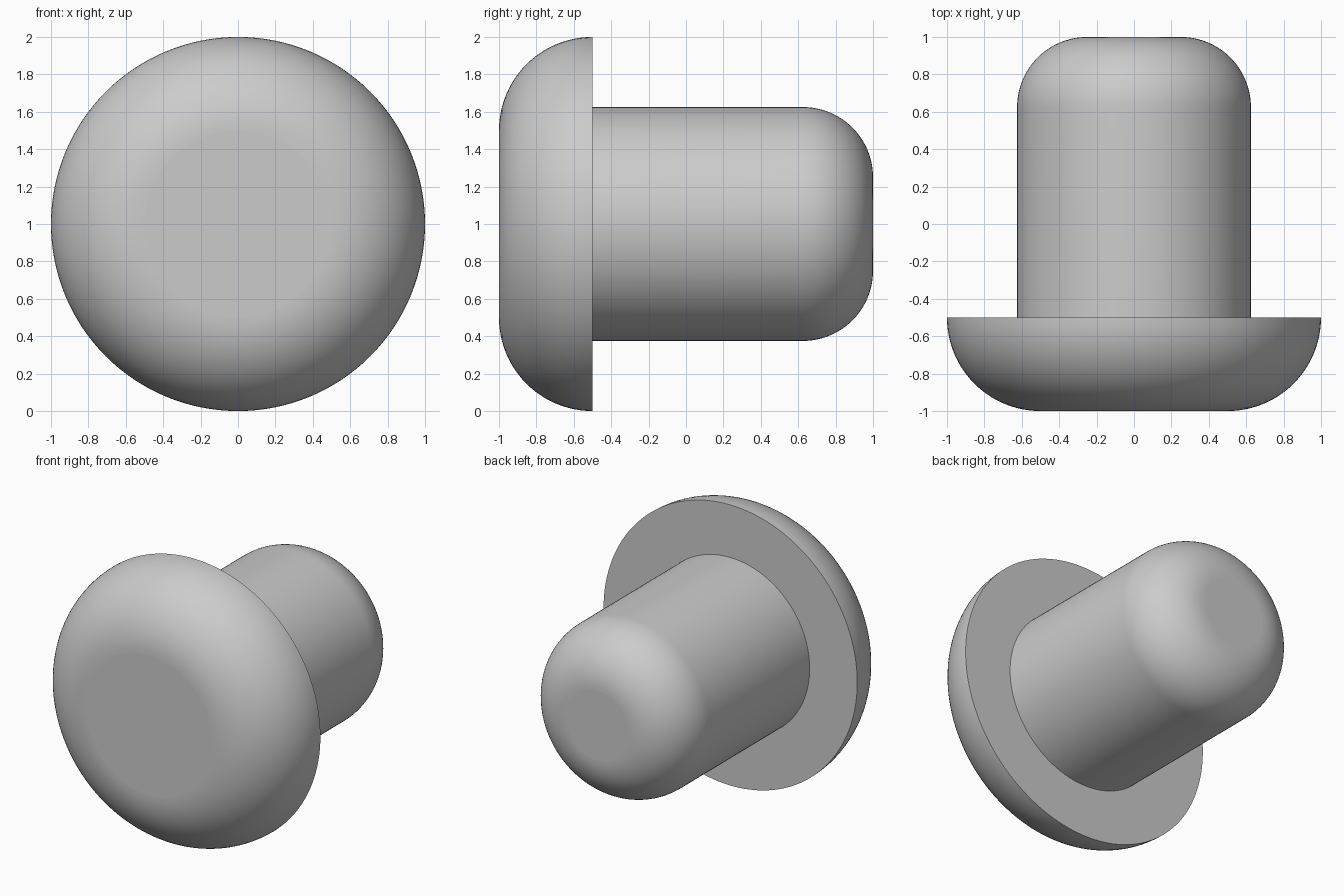
import bpy
import bmesh
from math import sin, cos, pi, radians

SIDES = 128
ARC_STEPS = 24
STEM_RADIUS = 0.625
SEAT_Y = -0.5

if "Cube" in bpy.data.objects:
    bpy.data.objects.remove(bpy.data.objects["Cube"])

grey = bpy.data.materials.new("plain grey")
grey.use_nodes = True
colour = (0.6, 0.6, 0.6, 1)
grey.diffuse_color = colour
grey.node_tree.nodes["Principled BSDF"].inputs["Base Color"].default_value = colour


def rounded_edge(radius, end_y, fillet):
    """Quarter-circle profile from the flat end out to the side wall, as (r, y)."""
    direction = 1 if end_y > 0 else -1
    points = []
    for i in range(ARC_STEPS + 1):
        a = pi / 2 * i / ARC_STEPS
        points.append((radius - fillet + fillet * sin(a),
                       end_y - direction * fillet * (1 - cos(a))))
    return points


def lathe(name, profile):
    """Revolve a profile about the y axis; the first ring is closed with a flat disc."""
    bm = bmesh.new()
    rings = []
    for r, y in profile:
        rings.append([bm.verts.new((r * cos(2 * pi * k / SIDES), y,
                                    1 + r * sin(2 * pi * k / SIDES)))
                      for k in range(SIDES)])
    for a, b in zip(rings, rings[1:]):
        for k in range(SIDES):
            n = (k + 1) % SIDES
            bm.faces.new((a[k], a[n], b[n], b[k]))
    disc = bm.faces.new(rings[0])
    bmesh.ops.recalc_face_normals(bm, faces=bm.faces)
    # The open seat edge leaves the direction ambiguous: point the disc outward
    if disc.normal.y * profile[0][1] < 0:
        bmesh.ops.reverse_faces(bm, faces=bm.faces)
    disc.index = len(bm.faces) - 1
    mesh = bpy.data.meshes.new(name)
    bm.to_mesh(mesh)
    bm.free()
    mesh.materials.append(grey)

    obj = bpy.data.objects.new(name, mesh)
    bpy.context.collection.objects.link(obj)
    bpy.ops.object.select_all(action="DESELECT")
    obj.select_set(True)
    bpy.context.view_layer.objects.active = obj
    bpy.ops.object.shade_smooth_by_angle(angle=radians(30))
    mesh.polygons[len(mesh.polygons) - 1].use_smooth = False
    return obj


# Domed head, with a flat back that meets the stem
lathe("head", rounded_edge(1.0, -1.0, 0.5) + [(STEM_RADIUS, SEAT_Y)])

# Round stem with a softened tip
lathe("stem", rounded_edge(STEM_RADIUS, 1.0, 0.375) + [(STEM_RADIUS, SEAT_Y)])
